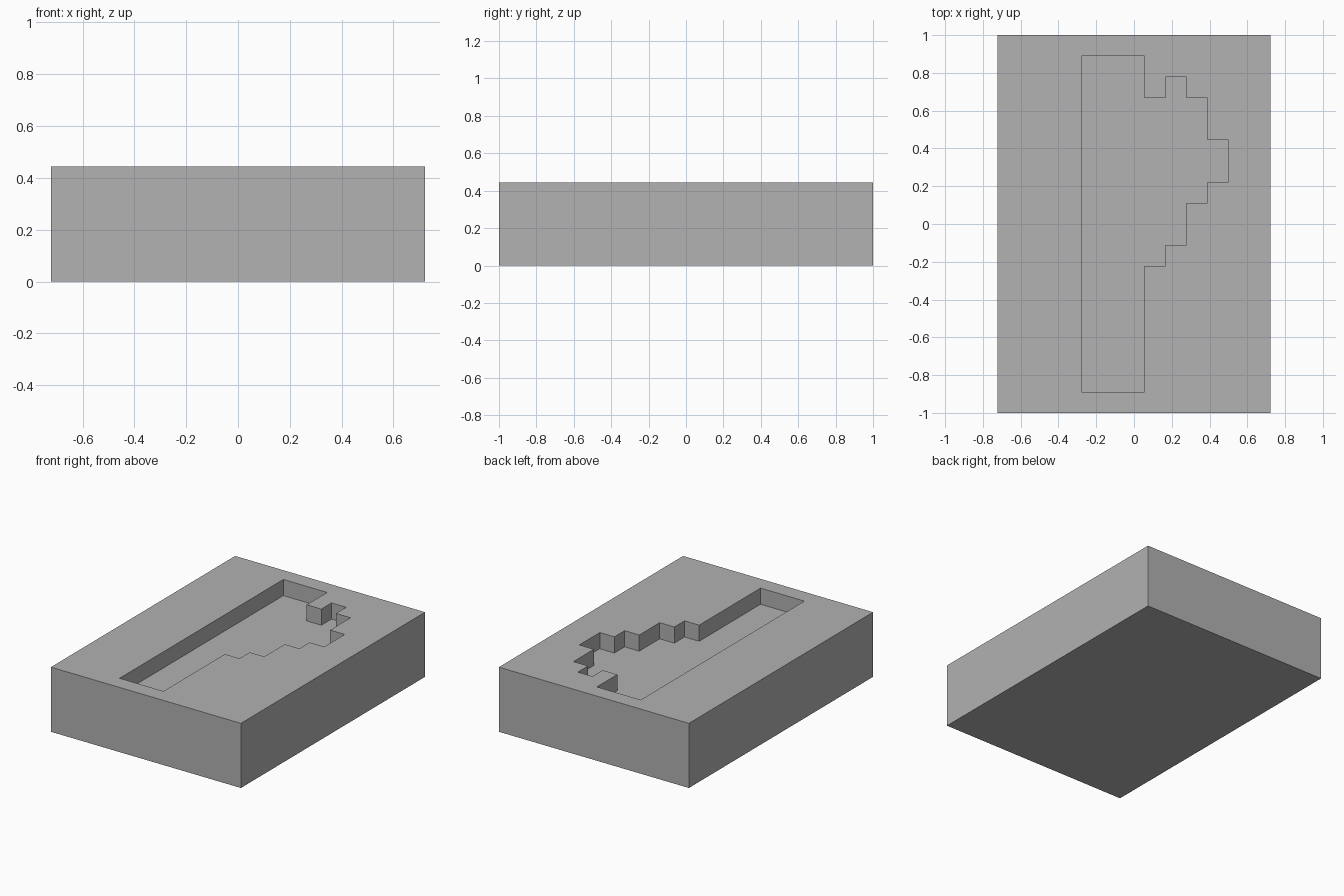
import bpy
import bmesh

if "Cube" in bpy.data.objects:
    bpy.data.objects.remove(bpy.data.objects["Cube"], do_unlink=True)

U = 1 / 9  # grid step of the stepped design

grey = bpy.data.materials.new("plain grey")
grey.use_nodes = True
colour = (0.445, 0.445, 0.445, 1)
grey.diffuse_color = colour
grey.node_tree.nodes["Principled BSDF"].inputs["Base Color"].default_value = colour


def prism(name, outline, bottom, top):
    """Extrude an outline given in grid steps from bottom to top."""
    bm = bmesh.new()
    face = bm.faces.new([bm.verts.new((x * U, y * U, bottom * U)) for x, y in outline])
    raised = bmesh.ops.extrude_face_region(bm, geom=[face])["geom"]
    bmesh.ops.translate(bm, vec=(0, 0, (top - bottom) * U),
                        verts=[v for v in raised if isinstance(v, bmesh.types.BMVert)])
    bmesh.ops.recalc_face_normals(bm, faces=bm.faces)
    mesh = bpy.data.meshes.new(name)
    bm.to_mesh(mesh)
    bm.free()
    mesh.materials.append(grey)
    obj = bpy.data.objects.new(name, mesh)
    bpy.context.collection.objects.link(obj)
    return obj


# Rectangular block
block = prism("block", [(-6.5, -9), (6.5, -9), (6.5, 9), (-6.5, 9)], 0, 4)

# Stepped pocket sunk into the top
pocket = prism("pocket_cutter", [
    (-2.5, -8), (0.5, -8), (0.5, -2), (1.5, -2), (1.5, -1), (2.5, -1), (2.5, 1),
    (3.5, 1), (3.5, 2), (4.5, 2), (4.5, 4), (3.5, 4), (3.5, 6), (2.5, 6),
    (2.5, 7), (1.5, 7), (1.5, 6), (0.5, 6), (0.5, 8), (-2.5, 8)], 3, 5)

cut = block.modifiers.new("pocket", 'BOOLEAN')
cut.operation = 'DIFFERENCE'
cut.solver = 'EXACT'
cut.object = pocket

# Apply the cut and drop the cutter
bpy.context.view_layer.objects.active = block
block.select_set(True)
bpy.ops.object.modifier_apply(modifier=cut.name)
bpy.data.objects.remove(pocket, do_unlink=True)
